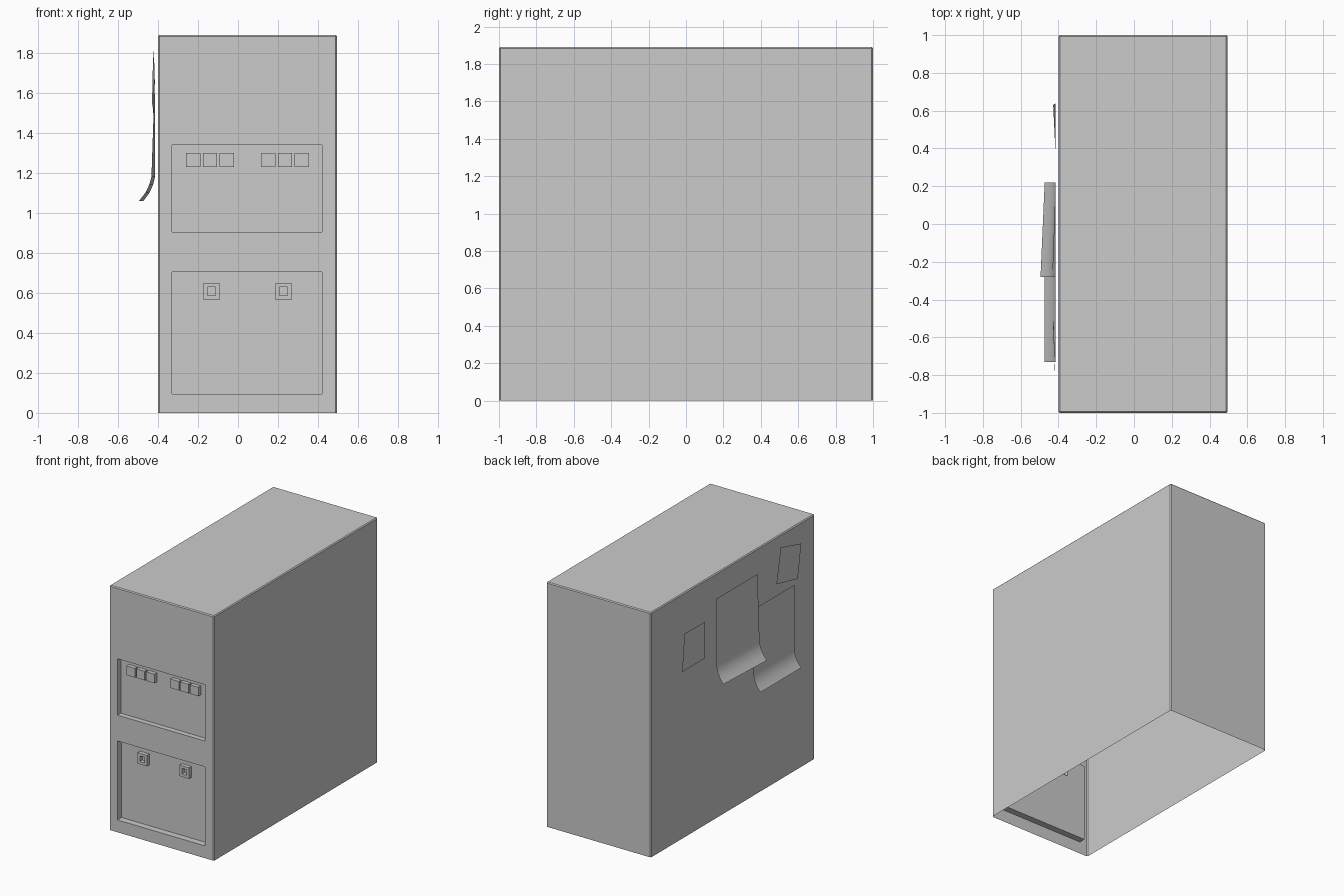
import bpy, bmesh

if "Cube" in bpy.data.objects:
    bpy.data.objects.remove(bpy.data.objects["Cube"])

X0, X1, TOP, B = -0.40, 0.495, 1.89, 0.007


def finish(name, bm, smooth=False):
    me = bpy.data.meshes.new(name)
    bm.to_mesh(me)
    bm.free()
    for p in me.polygons:
        p.use_smooth = smooth
    ob = bpy.data.objects.new(name, me)
    bpy.context.collection.objects.link(ob)
    return ob


def panel(bm, rect, y, children=()):
    """Front-facing sheet; each child (rect, depth, children) is a recess (+) or raised block (-)."""
    x0, z0, x1, z1 = rect
    xs = sorted({x0, x1, *[c[0][i] for c in children for i in (0, 2)]})
    zs = sorted({z0, z1, *[c[0][i] for c in children for i in (1, 3)]})

    def quad(pts):
        bm.faces.new([bm.verts.new(p) for p in pts])

    for xa, xb in zip(xs, xs[1:]):
        for za, zb in zip(zs, zs[1:]):
            cx, cz = (xa + xb) / 2, (za + zb) / 2
            if not any(r[0] < cx < r[2] and r[1] < cz < r[3] for r, _, _ in children):
                quad([(xa, y, za), (xb, y, za), (xb, y, zb), (xa, y, zb)])
    for r, d, sub in children:
        loop = [(r[0], r[1]), (r[2], r[1]), (r[2], r[3]), (r[0], r[3])]
        for p, q in zip(loop, loop[1:] + loop[:1]):
            quad([(p[0], y, p[1]), (q[0], y, q[1]),
                  (q[0], y + d, q[1]), (p[0], y + d, p[1])])
        panel(bm, r, y + d, sub)


# Cabinet shell: bevelled box, open underneath and at the front
bm = bmesh.new()
bmesh.ops.create_cube(bm, size=1)
for v in bm.verts:
    v.co = ((X0 + X1) / 2 + v.co.x * (X1 - X0), v.co.y * 2, (v.co.z + 0.5) * TOP)
bm.normal_update()
bmesh.ops.delete(bm, geom=[f for f in bm.faces if f.normal.z < -0.9], context='FACES')
bmesh.ops.bevel(bm, geom=[e for e in bm.edges if not e.is_boundary], offset=B,
                segments=1, profile=0.5, affect='EDGES')
bm.normal_update()
bmesh.ops.delete(bm, geom=[f for f in bm.faces if f.normal.y < -0.99], context='FACES')
finish("cabinet_shell", bm)

# Front face with upper button bay and lower bay holding two hollow latches
buttons = [((x, 1.23, x + 0.072, 1.30), -0.03, ())
           for s in (-0.26, 0.115) for x in (s, s + 0.084, s + 0.168)]
latches = [((x, 0.565, x + 0.08, 0.65), -0.03,
            [((x + 0.02, 0.586, x + 0.06, 0.63), 0.03, ())]) for x in (-0.173, 0.187)]
bm = bmesh.new()
panel(bm, (X0 + B, 0, X1 - B, TOP - B), -1.0,
      [((-0.33, 0.905, 0.42, 1.34), 0.04, buttons),
       ((-0.33, 0.095, 0.42, 0.705), 0.05, latches)])
bmesh.ops.remove_doubles(bm, verts=bm.verts[:], dist=1e-5)
finish("front_panel", bm)


# Large paper sheets on the left side, curling outward at the bottom
def sheet(name, y_back, y_front, z_low, height, skew):
    bm = bmesh.new()
    rows = []
    for dx, h in ((0, height), (0, 0.12), (-0.01, 0.08), (-0.028, 0.04), (-0.058, 0)):
        k = skew * (1 - h / height)
        rows.append([bm.verts.new((-0.415 + dx, y_back, z_low + h)),
                     bm.verts.new((-0.415 + dx - k, y_front, z_low + h))])
    for a, b in zip(rows, rows[1:]):
        bm.faces.new([a[0], b[0], b[1], a[1]])
    return finish(name, bm, True)


sheet("large_sheet_rear", 0.22, -0.28, 1.06, 0.645, 0.022)
sheet("large_sheet_front", -0.23, -0.73, 0.825, 0.625, 0.0)


# Small paper notes
def note(name, corners):
    bm = bmesh.new()
    bm.faces.new([bm.verts.new(c) for c in corners])
    finish(name, bm)


note("small_note_rear", [(-0.428, 0.63, 1.595), (-0.415, 0.64, 1.30),
                         (-0.415, 0.36, 1.30), (-0.415, 0.36, 1.58)])
note("small_note_front", [(-0.424, -0.55, 1.81), (-0.43, -0.49, 1.55),
                          (-0.42, -0.765, 1.485), (-0.418, -0.81, 1.74)])
